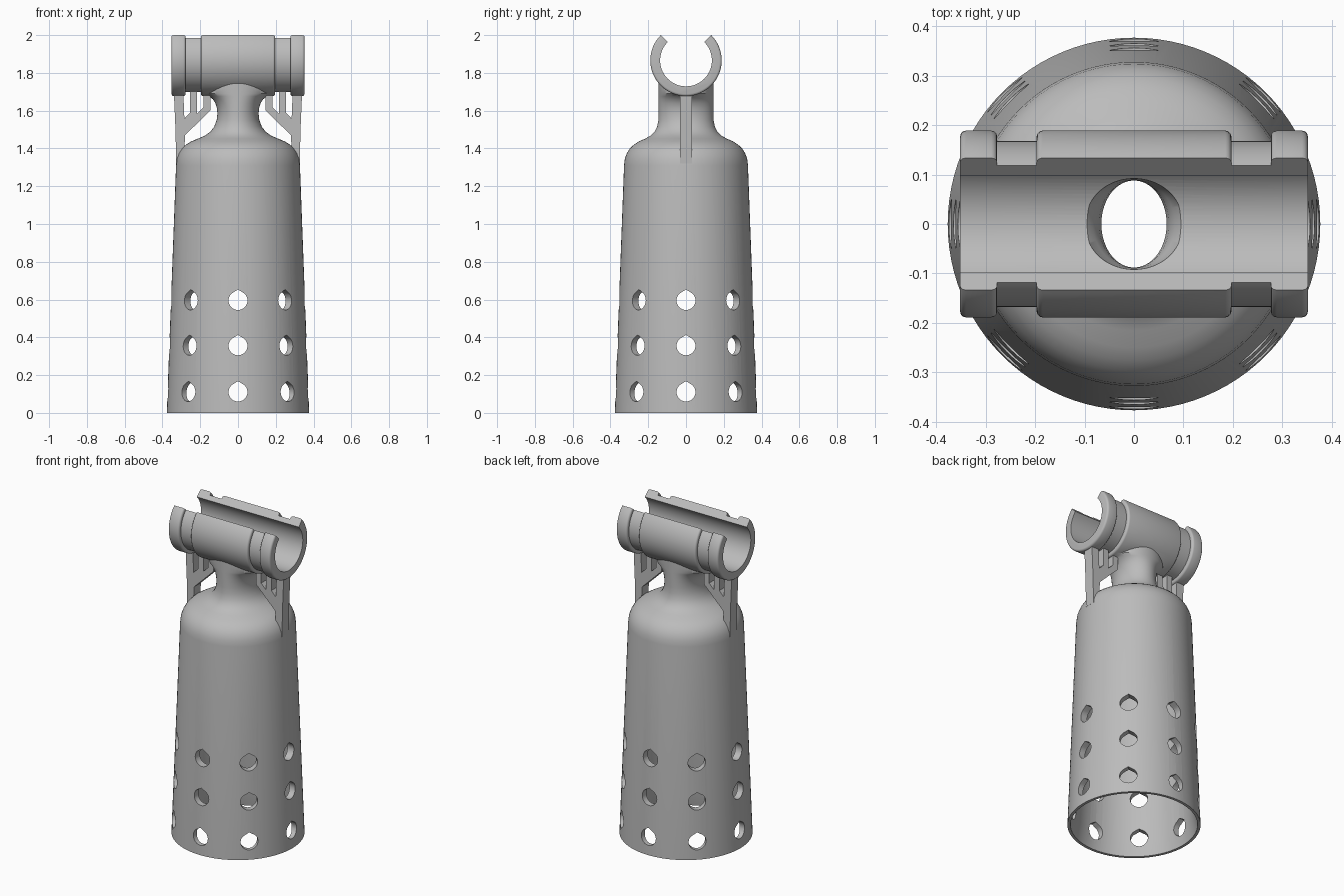
import bpy, bmesh
from math import sin, cos, pi, radians, tau

cube = bpy.data.objects.get("Cube")
if cube:
    bpy.data.objects.remove(cube, do_unlink=True)

grey = bpy.data.materials.new("plain grey")
grey.use_nodes = True
GREY = (0.5, 0.5, 0.5, 1)
grey.diffuse_color = GREY
grey.node_tree.nodes["Principled BSDF"].inputs["Base Color"].default_value = GREY

AXIS_Z = 1.866   # height of the cradle axis
BORE = 0.137
SEG = 96


def finish(name, bm):
    bmesh.ops.recalc_face_normals(bm, faces=bm.faces)
    mesh = bpy.data.meshes.new(name)
    bm.to_mesh(mesh)
    bm.free()
    obj = bpy.data.objects.new(name, mesh)
    bpy.context.scene.collection.objects.link(obj)
    mesh.materials.append(grey)
    return obj


def skin(bm, loops):
    """Join equal-length point loops into a closed solid."""
    rows = [[bm.verts.new(p) for p in loop] for loop in loops]
    n = len(rows[0])
    for a, b in zip(rows, rows[1:]):
        for i in range(n):
            j = (i + 1) % n
            bm.faces.new((a[i], a[j], b[j], b[i]))
    bm.faces.new(rows[0][::-1])
    bm.faces.new(rows[-1])


def lathe(name, rings, along_x=False):
    """Rings are (height, radius, second radius)."""
    bm = bmesh.new()
    loops = []
    for h, rx, ry in rings:
        circle = [(rx * cos(tau * i / SEG), ry * sin(tau * i / SEG)) for i in range(SEG)]
        loops.append([(h, u, v + AXIS_Z) if along_x else (u, v, h) for u, v in circle])
    skin(bm, loops)
    return finish(name, bm)


def boolean(target, tool, operation):
    mod = target.modifiers.new(operation, 'BOOLEAN')
    mod.operation = operation
    mod.solver = 'EXACT'
    mod.object = tool
    bpy.context.view_layer.objects.active = target
    bpy.ops.object.modifier_apply(modifier=mod.name)
    bpy.data.objects.remove(tool, do_unlink=True)


def smooth(obj):
    bpy.ops.object.select_all(action='DESELECT')
    obj.select_set(True)
    bpy.context.view_layer.objects.active = obj
    bpy.ops.object.shade_smooth_by_angle(angle=radians(32))


# Tapered body, rounded shoulder and oval neck flaring into the cradle
body = lathe("bottle_body", [
    (0, .377, .377), (1.31, .328, .328), (1.345, .324, .324), (1.375, .313, .313),
    (1.4, .297, .297), (1.42, .276, .276), (1.437, .248, .25), (1.452, .212, .216),
    (1.468, .175, .187), (1.488, .147, .167), (1.515, .126, .153), (1.55, .113, .146),
    (1.585, .109, .145), (1.615, .112, .145), (1.64, .12, .145), (1.66, .133, .145),
    (1.676, .151, .145), (1.69, .175, .145), (1.8, .18, .145)])

# Cradle: ribbed cylinder with rounded rims and two grooves
def rim(x, direction, r=.189, fillet=.012):
    """Rounded outer corner at x, the rib lying towards direction."""
    return [(x + direction * fillet * (1 - cos(a)), r - fillet + fillet * sin(a))
            for a in (0, pi / 6, pi / 3, pi / 2)]

half = rim(.197, -1)[::-1] + [(.197, .168), (.277, .168)] + rim(.277, 1) + rim(.352, -1)[::-1]
profile = [(-x, r) for x, r in half[::-1]] + half
cradle = lathe("cradle", [(x, r, r) for x, r in profile], along_x=True)
boolean(body, cradle, 'UNION')

# Hollow inside with a flared throat
cavity = lathe("cavity_cutter", [
    (-.05, .362, .362), (0, .36, .36), (.1, .34, .34), (.6, .31, .31),
    (1.3, .275, .275), (1.35, .262, .262), (1.39, .235, .235), (1.42, .19, .195),
    (1.46, .12, .135), (1.5, .08, .1), (1.54, .066, .088), (1.66, .066, .088),
    (1.69, .071, .088), (1.715, .083, .089), (1.735, .1, .091), (1.8, .108, .093)])
boolean(body, cavity, 'DIFFERENCE')

# Bore and upward opening of the cradle, as one keyhole prism
arc = [radians(135 + 270 * i / 72) for i in range(73)]
keyhole = [(BORE * cos(a), AXIS_Z + BORE * sin(a)) for a in arc]
keyhole += [(.3, AXIS_Z + .3), (-.3, AXIS_Z + .3)]
bm = bmesh.new()
skin(bm, [[(x, y, z) for y, z in keyhole] for x in (-.5, .5)])
boolean(body, finish("bore_cutter", bm), 'DIFFERENCE')

# Three rows of eight teardrop holes
drop = [(.05 * cos(a), .05 * sin(a)) for a in (radians(130 + 280 * i / 28) for i in range(29))]
drop.append((0, .058))
bm = bmesh.new()
for z in (.11, .355, .595):
    for k in range(8):
        c, s = cos(k * pi / 4), sin(k * pi / 4)
        skin(bm, [[(r * c - u * s, r * s + u * c, z + v) for u, v in drop] for r in (.2, .45)])
boolean(body, finish("hole_cutter", bm), 'DIFFERENCE')
smooth(body)

# Branching support brackets under both cradle ends
branches = [
    [(.3, 1.32), (.327, 1.32), (.331, 1.5), (.34, 1.71), (.29, 1.71), (.28, 1.46), (.285, 1.39)],
    [(.3, 1.49), (.3, 1.54), (.254, 1.59), (.254, 1.71), (.217, 1.71), (.217, 1.573)],
    [(.3, 1.45), (.3, 1.5), (.183, 1.617), (.183, 1.71), (.146, 1.71), (.146, 1.602)],
]
for side, word in ((1, "left"), (-1, "right")):
    bm = bmesh.new()
    for outline in branches:
        skin(bm, [[(side * x, y, z) for x, z in outline] for y in (-.033, .033)])
    finish(word + "_bracket", bm)
